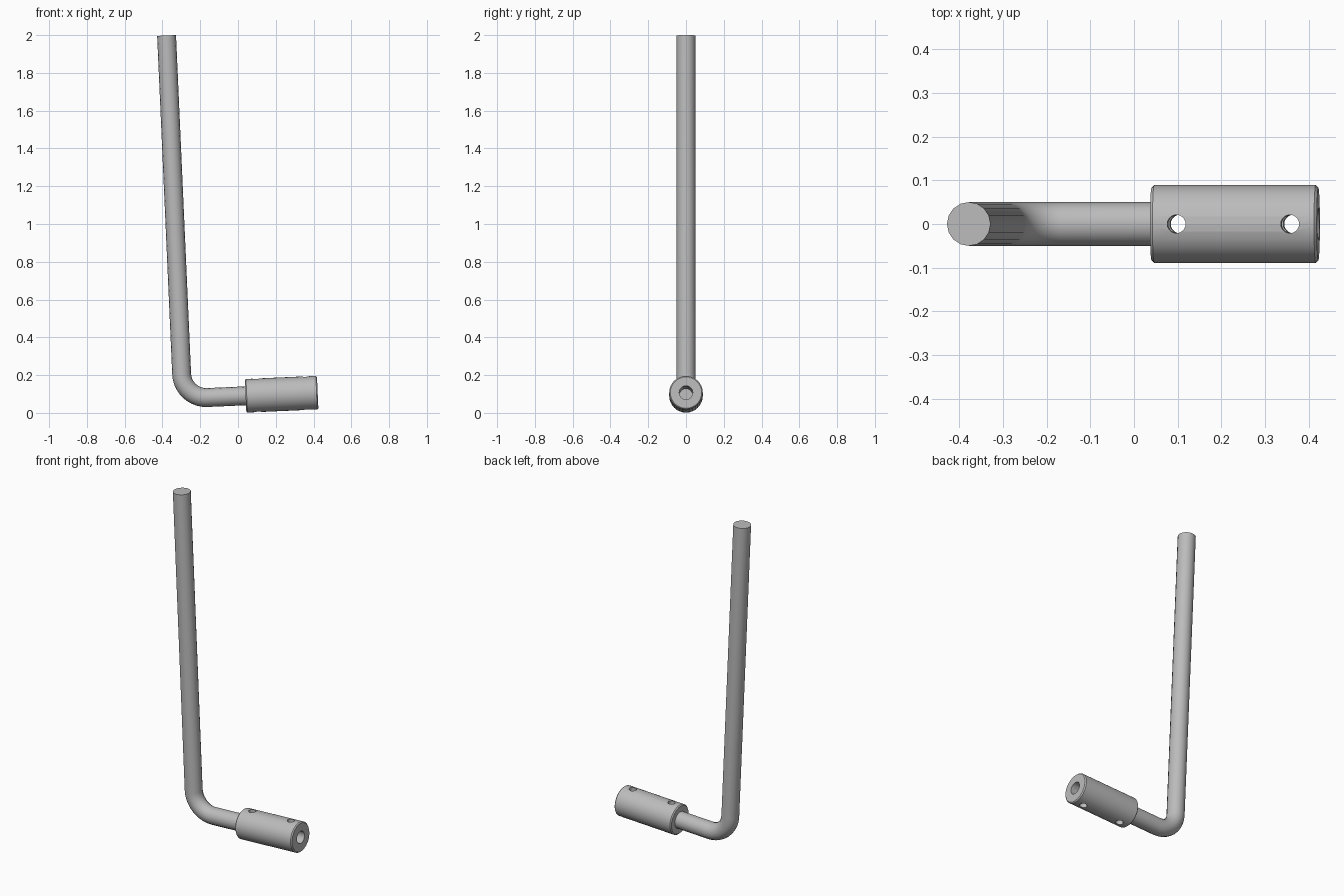
import bpy, bmesh, math
from mathutils import Vector, Matrix

cube = bpy.data.objects.get("Cube")
if cube:
    bpy.data.objects.remove(cube, do_unlink=True)

TILT = math.radians(2.55)
ALONG = Vector((math.cos(TILT), 0, math.sin(TILT)))   # short arm direction
UP = Vector((-math.sin(TILT), 0, math.cos(TILT)))     # handle direction
CORNER = Vector((-0.2925, 0, 0.0755))                 # where both axes meet
SOCKET_START = CORNER + ALONG * 0.333
SOCKET_LEN = 0.382
ROD_R, BEND_R = 0.05, 0.13

steel = bpy.data.materials.new("grey steel")
steel.use_nodes = True
colour = (0.5, 0.5, 0.5, 1)
steel.diffuse_color = colour
steel.node_tree.nodes["Principled BSDF"].inputs["Base Color"].default_value = colour


def make_object(name, bm):
    bmesh.ops.recalc_face_normals(bm, faces=bm.faces)
    mesh = bpy.data.meshes.new(name)
    bm.to_mesh(mesh)
    bm.free()
    mesh.materials.append(steel)
    obj = bpy.data.objects.new(name, mesh)
    bpy.context.collection.objects.link(obj)
    return obj


def activate(obj):
    bpy.ops.object.select_all(action='DESELECT')
    obj.select_set(True)
    bpy.context.view_layer.objects.active = obj


def smooth(obj):
    activate(obj)
    bpy.ops.object.shade_smooth_by_angle(angle=math.radians(35))


# Bent rod: rings swept along a long handle, a round bend and a short arm
centre = CORNER + (ALONG + UP) * BEND_R
path = [(CORNER + UP * 1.9244, UP)]
for i in range(11):
    a = math.pi / 2 * i / 10
    out = -ALONG * math.cos(a) - UP * math.sin(a)
    path.append((centre + out * BEND_R, UP * math.cos(a) - ALONG * math.sin(a)))
path.append((SOCKET_START + ALONG * 0.02, -ALONG))

SIDES = 16
side_axis = Vector((0, 1, 0))
bm = bmesh.new()
rings = []
for point, tangent in path:
    other = tangent.cross(side_axis)
    rings.append([bm.verts.new(point + ROD_R * (math.cos(t) * side_axis + math.sin(t) * other))
                  for t in (2 * math.pi * k / SIDES for k in range(SIDES))])
for r0, r1 in zip(rings, rings[1:]):
    for k in range(SIDES):
        n = (k + 1) % SIDES
        bm.faces.new((r0[k], r0[n], r1[n], r1[k]))
bm.faces.new(rings[0])
bm.faces.new(rings[-1])
smooth(make_object("bent_rod", bm))

# Socket: turned profile with chamfered rims and a blind bore
R, C, BORE = 0.089, 0.006, 0.036
profile = [(0, 0), (R - C, 0), (R, C), (R, SOCKET_LEN - C), (R - C, SOCKET_LEN),
           (BORE, SOCKET_LEN), (BORE, 0.03), (0, 0.03)]
bm = bmesh.new()
verts = [bm.verts.new((r, 0, z)) for r, z in profile]
edges = [bm.edges.new(pair) for pair in zip(verts, verts[1:])]
bmesh.ops.spin(bm, geom=verts + edges, cent=(0, 0, 0), axis=(0, 0, 1),
               angle=2 * math.pi, steps=32)
bmesh.ops.remove_doubles(bm, verts=bm.verts, dist=0.0001)
turn = Matrix((ALONG, Vector((0, 1, 0)), UP)).transposed().to_4x4()
place = Matrix.Translation(SOCKET_START) @ turn
bmesh.ops.transform(bm, matrix=place @ Matrix.Rotation(math.pi / 2, 4, 'Y'), verts=bm.verts)
socket = make_object("socket", bm)

# Two pin holes drilled straight through the socket
bm = bmesh.new()
for s in (0.061, 0.321):
    bmesh.ops.create_cone(bm, cap_ends=True, segments=20, radius1=0.021, radius2=0.021,
                          depth=0.3, matrix=place @ Matrix.Translation((s, 0, 0)))
cutter = make_object("pin_hole_cutter", bm)
cutter.hide_render = True
drill = socket.modifiers.new("pin_holes", 'BOOLEAN')
drill.operation = 'DIFFERENCE'
drill.solver = 'EXACT'
drill.object = cutter
activate(socket)
bpy.ops.object.modifier_apply(modifier=drill.name)
bpy.data.objects.remove(cutter, do_unlink=True)
smooth(socket)
